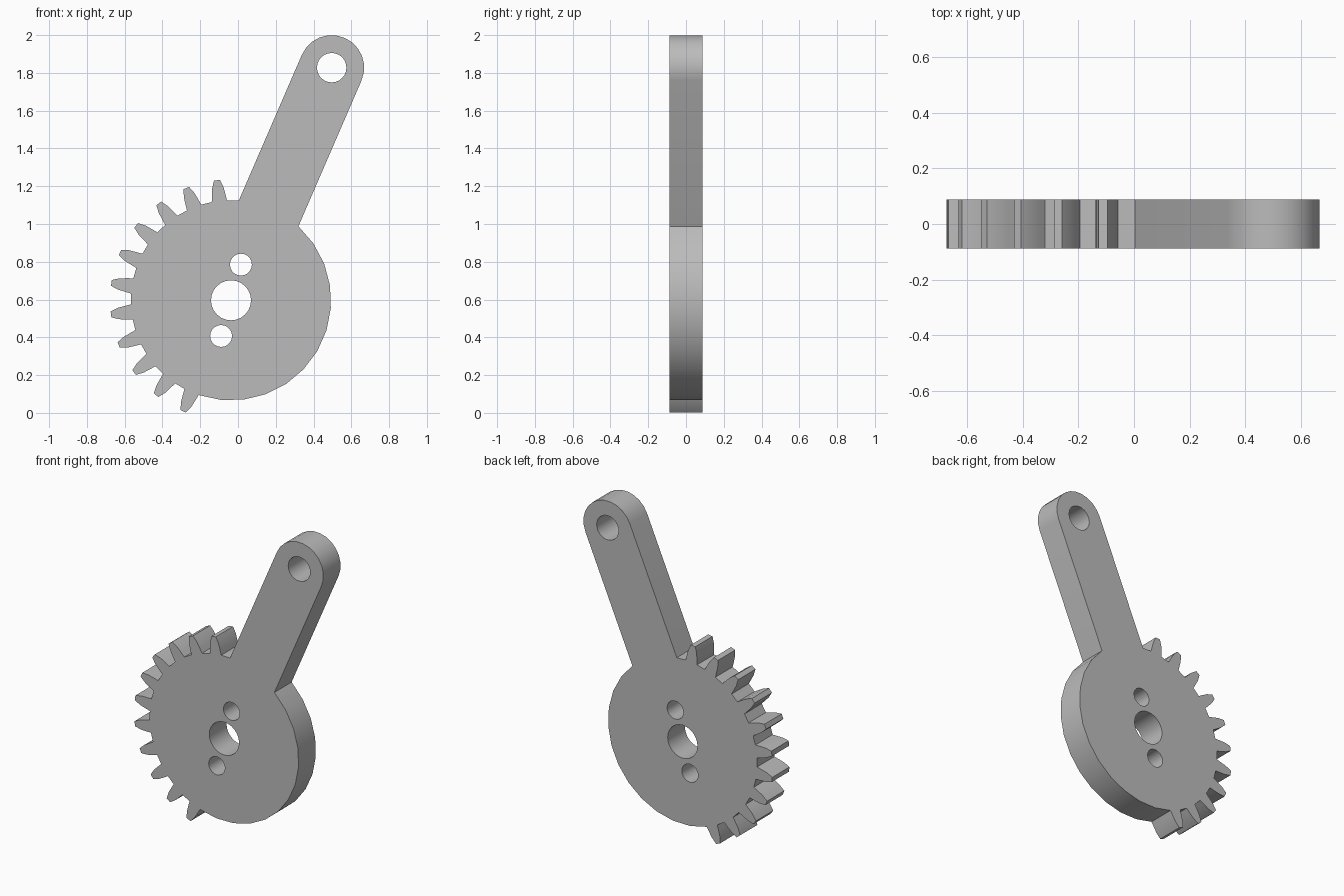
import bpy, bmesh
from math import radians, cos, sin, asin, degrees, pi

if "Cube" in bpy.data.objects:
    bpy.data.objects.remove(bpy.data.objects["Cube"])

HUB = (-0.037, 0.596)
ROOT_R, ARM_R, ARM_LEN = 0.53, 0.172, 1.342
ARM_ANGLE, HOLE_ANGLE = 66.6, 74.5
FIRST_TOOTH, PITCH, TEETH = 96.7, 15, 11
FLANK = [(4.4, 0.53), (3.75, 0.56), (2.9, 0.6), (1.4, 0.64)]  # half angle, radius


def polar(r, deg, c=HUB):
    return (c[0] + r * cos(radians(deg)), c[1] + r * sin(radians(deg)))


def arc(r, start, end, steps, c=HUB):
    return [polar(r, start + (end - start) * i / steps, c) for i in range(steps + 1)]


def circle(r, c, steps):
    return arc(r, 0, 360, steps, c)[:-1]


# Outline: lever arm, then gear sector, then plain disc edge
spread = degrees(asin(ARM_R / ROOT_R))
arm_end = polar(ARM_LEN, ARM_ANGLE)
outline = [polar(ROOT_R, ARM_ANGLE - spread)]
outline += arc(ARM_R, ARM_ANGLE - 90, ARM_ANGLE + 90, 12, arm_end)
outline.append(polar(ROOT_R, ARM_ANGLE + spread))
for i in range(TEETH):
    a = FIRST_TOOTH + PITCH * i
    outline += [polar(r, a - h) for h, r in FLANK]
    outline += [polar(r, a + h) for h, r in reversed(FLANK)]
last = FIRST_TOOTH + PITCH * (TEETH - 1) + FLANK[0][0]
outline += arc(ROOT_R, last, ARM_ANGLE - spread + 360, 12)[1:-1]

# Holes: shaft bore, two bolt holes, arm eye
loops = [outline, circle(0.106, HUB, 24), circle(0.078, arm_end, 24)]
for side in (0, 180):
    loops.append(circle(0.058, polar(0.196, HOLE_ANGLE + side), 20))

# Flat profile extruded to the plate thickness
curve = bpy.data.curves.new("lever_profile", "CURVE")
curve.dimensions = "2D"
curve.fill_mode = "BOTH"
curve.extrude = 0.0875
for pts in loops:
    s = curve.splines.new("POLY")
    s.points.add(len(pts) - 1)
    for p, (x, z) in zip(s.points, pts):
        p.co = (x, z, 0, 1)
    s.use_cyclic_u = True
lever = bpy.data.objects.new("gear_sector_lever", curve)
bpy.context.collection.objects.link(lever)
lever.rotation_euler.x = pi / 2

# Turn into a clean welded mesh
bpy.ops.object.select_all(action="DESELECT")
lever.select_set(True)
bpy.context.view_layer.objects.active = lever
bpy.ops.object.convert(target="MESH")
bpy.ops.object.transform_apply(location=False, rotation=True, scale=False)
lever = bpy.context.object
bm = bmesh.new()
bm.from_mesh(lever.data)
bmesh.ops.remove_doubles(bm, verts=bm.verts, dist=0.0005)
bmesh.ops.recalc_face_normals(bm, faces=bm.faces)
bm.to_mesh(lever.data)
bm.free()
bpy.ops.object.shade_smooth_by_angle(angle=radians(30))

# Plain grey finish
grey = bpy.data.materials.new("plain_grey")
grey.use_nodes = True
colour = (0.5, 0.5, 0.5, 1)
grey.diffuse_color = colour
grey.node_tree.nodes["Principled BSDF"].inputs["Base Color"].default_value = colour
lever.data.materials.clear()
lever.data.materials.append(grey)
